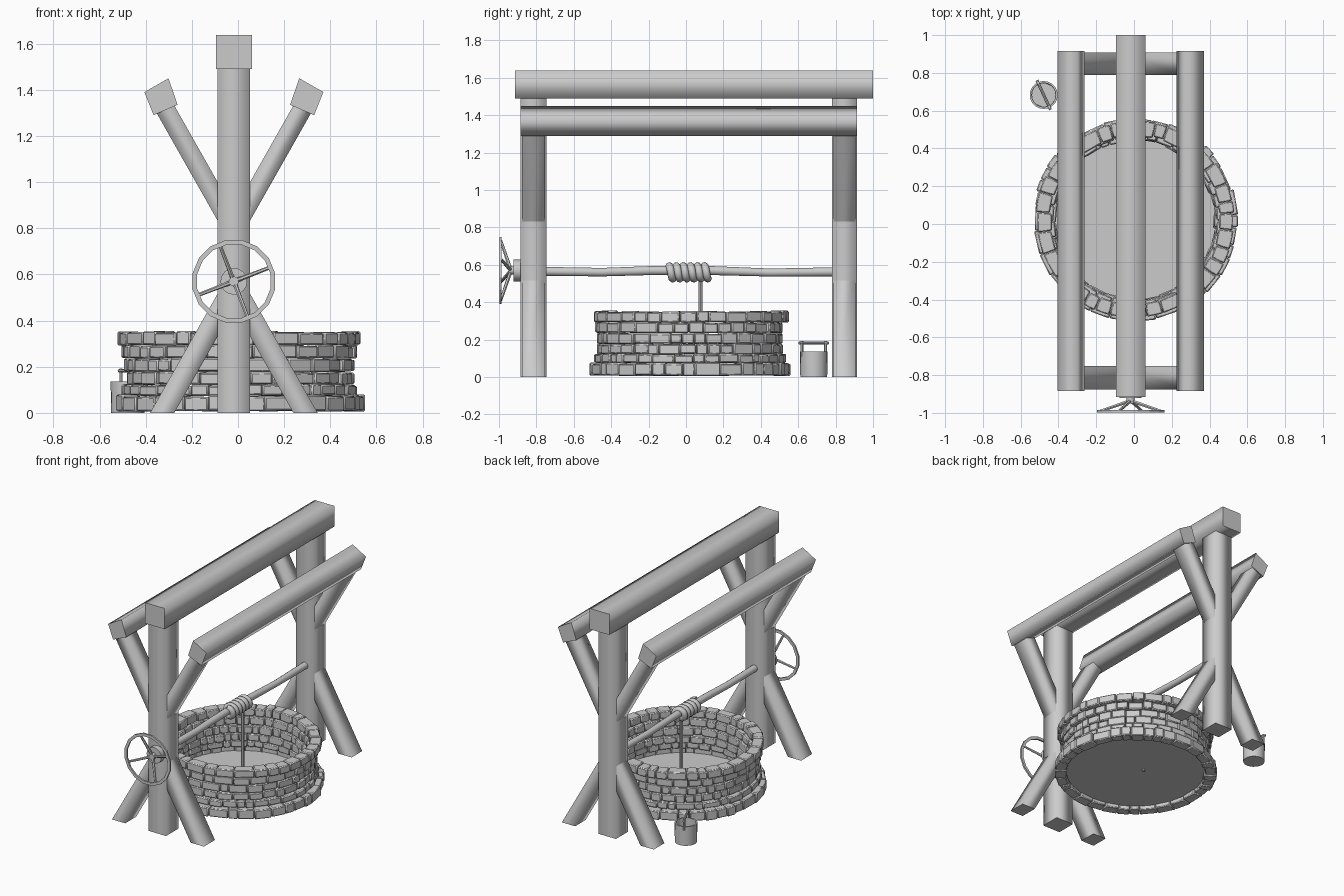
import bpy, bmesh, math, random
from mathutils import Vector, Matrix

if "Cube" in bpy.data.objects:
    bpy.data.objects.remove(bpy.data.objects["Cube"])

random.seed(4)
CX = -0.018            # centre plane of the timber frame
AXLE_Z = 0.565


def add(name, bm, smooth=True):
    bmesh.ops.recalc_face_normals(bm, faces=bm.faces)
    me = bpy.data.meshes.new(name)
    bm.to_mesh(me)
    bm.free()
    ob = bpy.data.objects.new(name, me)
    bpy.context.collection.objects.link(ob)
    if smooth:
        select(ob)
        bpy.ops.object.shade_smooth_by_angle(angle=math.radians(40))
    return ob


def select(ob):
    bpy.ops.object.select_all(action='DESELECT')
    ob.select_set(True)
    bpy.context.view_layer.objects.active = ob


def timber(name, ring_a, ring_b):
    """Four-sided beam: soft long sides, crisp flat ends."""
    bm = bmesh.new()
    a = [bm.verts.new(p) for p in ring_a]
    b = [bm.verts.new(p) for p in ring_b]
    for i in range(4):
        j = (i + 1) % 4
        bm.faces.new((a[i], a[j], b[j], b[i])).smooth = True
    for ring in (a, b):
        for e in bm.faces.new(ring).edges:
            e.smooth = False
    return add(name, bm, False)


def rect(x0, x1, y0, y1, z):
    return [(x0, y0, z), (x1, y0, z), (x1, y1, z), (x0, y1, z)]


def rod(bm, p, q, r1, r2=None, seg=12, caps=True):
    p, q = Vector(p), Vector(q)
    d = q - p
    m = Matrix.Translation((p + q) / 2) @ d.to_track_quat('Z', 'Y').to_matrix().to_4x4()
    bmesh.ops.create_cone(bm, cap_ends=caps, segments=seg, radius1=r1,
                          radius2=r1 if r2 is None else r2, depth=d.length, matrix=m)


def tube(name, pts, r, radii=None, res=3):
    cu = bpy.data.curves.new(name, 'CURVE')
    cu.dimensions = '3D'
    cu.bevel_depth = r
    cu.bevel_resolution = res
    cu.use_fill_caps = True
    sp = cu.splines.new('POLY')
    sp.points.add(len(pts) - 1)
    for i, p in enumerate(pts):
        sp.points[i].co = (*p, 1)
        sp.points[i].radius = radii[i] if radii else 1
    ob = bpy.data.objects.new(name, cu)
    bpy.context.collection.objects.link(ob)
    select(ob)
    bpy.ops.object.convert(target='MESH')
    bpy.ops.object.shade_smooth_by_angle(angle=math.radians(50))


# Posts with their lower legs and upper arms
for end, y0, y1 in (("front", -0.885, -0.745), ("back", 0.78, 0.915)):
    timber(f"{end}_post", rect(-0.088, 0.052, y0, y1, 0), rect(-0.088, 0.052, y0, y1, 1.5))
    for side, s in (("left", -1), ("right", 1)):
        def brace(name, inner, outer, z0, z1, shift):
            xs = [CX + s * v for v in (inner, outer)]
            timber(name, rect(xs[0], xs[1], y0 + 0.008, y1 - 0.008, z0),
                   rect(xs[0] + s * shift, xs[1] + s * shift, y0 + 0.008, y1 - 0.008, z1))
        brace(f"{end}_{side}_leg", 0.258, 0.363, 0, 0.57, -0.323)
        brace(f"{end}_{side}_arm", -0.032, 0.063, 0.82, 1.36, 0.306)

# Ridge beam and the two tilted side beams
timber("ridge_beam", [(x, -0.915, z) for x, z in ((-.095, 1.49), (.06, 1.49), (.06, 1.638), (-.095, 1.638))],
       [(x, 1.0, z) for x, z in ((-.095, 1.49), (.06, 1.49), (.06, 1.638), (-.095, 1.638))])
section = ((0.388, 1.39), (0.283, 1.45), (0.244, 1.335), (0.348, 1.29))
for side, s in (("left", -1), ("right", 1)):
    timber(f"{side}_beam", [(CX + s * x, -0.885, z) for x, z in section],
           [(CX + s * x, 0.915, z) for x, z in section])

# Stone courses of the well wall: bottom z, top z, outer radius
courses = ((.008, .075, .54), (.075, .122, .507), (.122, .178, .495),
           (.178, .236, .497), (.236, .293, .505), (.293, .352, .522))
for n, (z0, z1, ro) in enumerate(courses):
    bm = bmesh.new()
    widths = [random.uniform(0.6, 1.5) for _ in range(34)]
    k = 2 * math.pi / sum(widths)
    a = random.uniform(0, 1)
    for w in widths:
        b = a + w * k
        r1 = ro + random.uniform(-0.008, 0.008)
        r0 = ro - 0.075 + random.uniform(-0.006, 0.006)
        lo, hi = z0 + random.uniform(-.002, .003), z1 + random.uniform(-.006, .004)
        box = bmesh.ops.create_cube(bm, size=1)["verts"]
        for v in box:
            ang = a + 0.002 if v.co.x < 0 else b - 0.002
            r = r0 if v.co.y < 0 else r1
            v.co = (0.005 + r * math.cos(ang), 0.022 + r * math.sin(ang), lo if v.co.z < 0 else hi)
        a = b
    bmesh.ops.recalc_face_normals(bm, faces=bm.faces)
    bmesh.ops.bevel(bm, geom=bm.edges[:], offset=0.006, segments=1, affect='EDGES', profile=0.5)
    add(f"stone_course_{n + 1}", bm)

# Water surface
bm = bmesh.new()
bmesh.ops.create_circle(bm, cap_ends=True, segments=48, radius=0.465,
                        matrix=Matrix.Translation((0.005, 0.022, 0.035)))
add("water", bm, False)

# Slightly crooked axle
tube("axle", [(CX, y, AXLE_Z + dz) for y, dz in
              ((-.90, 0), (-.74, 0), (-.45, -.004), (-.2, .004), (0, .006), (.15, .004), (.45, -.006), (.8, -.002))],
     0.025, [1, 1, .95, 1, 1.05, 1, .9, 1])

# Rope wound on the axle, and its hanging end
turns, steps = 5.5, 16
coil = []
for i in range(int(turns * steps) + 1):
    t = i / steps
    coil.append((CX + 0.034 * math.sin(2 * math.pi * t), -0.09 + 0.208 * t / turns,
                 AXLE_Z - 0.005 + 0.034 * math.cos(2 * math.pi * t)))
tube("rope_coil", coil, 0.021, res=2)
bm = bmesh.new()
rod(bm, (CX, 0.078, 0.02), (CX, 0.078, 0.54), 0.011, seg=8)
add("hanging_rope", bm)

# Crank wheel: hub, shaft, dished spokes and rim
bm = bmesh.new()
rod(bm, (CX, -0.922, 0.57), (CX, -0.88, 0.57), 0.058, seg=16)
rod(bm, (CX, -0.95, 0.57), (CX, -0.91, 0.57), 0.021, seg=12)
add("wheel_hub", bm)
bm = bmesh.new()
for i in range(4):
    ang = math.radians(21 + 90 * i)
    c, s = math.cos(ang), math.sin(ang)
    rod(bm, (CX + 0.008 * c, -0.938, 0.57 + 0.008 * s),
        (CX + 0.17 * c, -0.99, 0.57 + 0.17 * s), 0.01, 0.008, seg=6)
add("wheel_spokes", bm)
bm = bmesh.new()
profile = ((0.162, -0.998), (0.182, -0.998), (0.182, -0.986), (0.162, -0.986))
rings = []
for i in range(16):
    ang = 2 * math.pi * (i + 0.5) / 16
    rings.append([bm.verts.new((CX + r * math.cos(ang), y, 0.57 + r * math.sin(ang))) for r, y in profile])
for i in range(16):
    p, q = rings[i], rings[(i + 1) % 16]
    for j in range(4):
        bm.faces.new((p[j], p[(j + 1) % 4], q[(j + 1) % 4], q[j]))
add("wheel_rim", bm, False)

# Bucket: lathed open shell
BX, BY = -0.478, 0.683
bm = bmesh.new()
shell = [bm.verts.new((r, 0, z)) for r, z in
         ((0, 0), (.072, 0), (.074, .137), (.064, .137), (.062, .015), (0, .015))]
edges = [bm.edges.new(p) for p in zip(shell, shell[1:])]
bmesh.ops.spin(bm, geom=shell + edges, cent=(0, 0, 0), axis=(0, 0, 1), angle=2 * math.pi, steps=20)
bmesh.ops.remove_doubles(bm, verts=bm.verts, dist=0.0005)
bmesh.ops.translate(bm, verts=bm.verts, vec=(BX, BY, 0))
add("bucket", bm)

# Bucket handle: two ears and a cross bar
d = Vector((-0.42, 0.907, 0))
c = Vector((BX, BY, 0))
bm = bmesh.new()
for s in (-1, 1):
    p = c + d * s * 0.07
    rod(bm, p + Vector((0, 0, .11)), p + Vector((0, 0, .192)), 0.008, seg=6)
rod(bm, c - d * 0.086 + Vector((0, 0, .182)), c + d * 0.086 + Vector((0, 0, .182)), 0.008, seg=8)
add("bucket_handle", bm)
